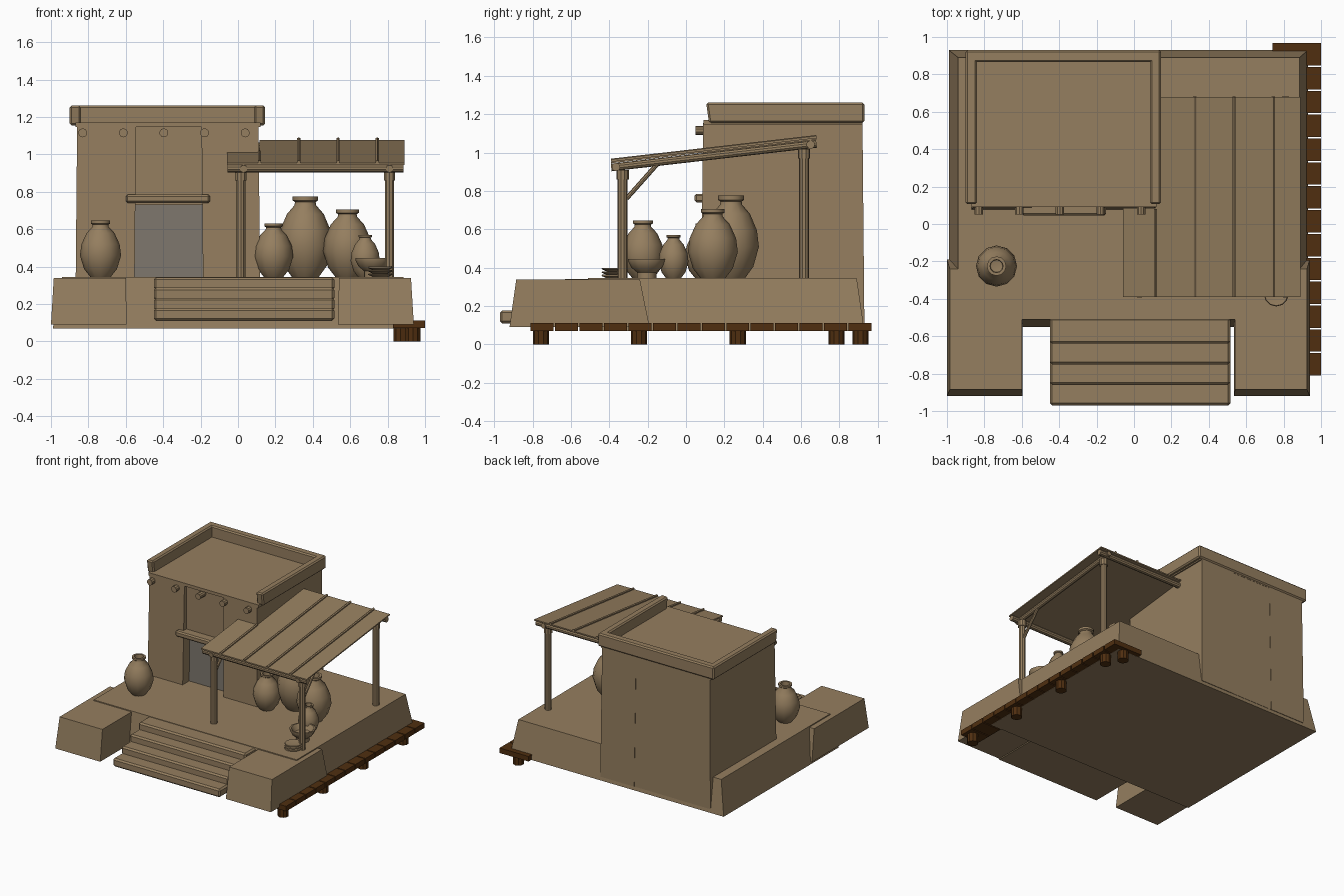
import bpy, bmesh, math
from mathutils import Vector

old = bpy.data.objects.get("Cube")
if old:
    bpy.data.objects.remove(old, do_unlink=True)


def material(name, color):
    m = bpy.data.materials.new(name)
    m.use_nodes = True
    m.diffuse_color = (*color, 1)
    m.node_tree.nodes["Principled BSDF"].inputs["Base Color"].default_value = (*color, 1)
    return m


CLAY = material("clay tan", (0.3, 0.21, 0.115))
WOOD = material("dark wood", (0.08, 0.028, 0.005))
GREY = material("door grey", (0.21, 0.185, 0.155))


def finish(name, bm, mat, bevel=0, smooth=False):
    bmesh.ops.recalc_face_normals(bm, faces=bm.faces)
    mesh = bpy.data.meshes.new(name)
    bm.to_mesh(mesh)
    bm.free()
    mesh.materials.append(mat)
    ob = bpy.data.objects.new(name, mesh)
    bpy.context.collection.objects.link(ob)
    if bevel:
        mod = ob.modifiers.new("worn edges", 'BEVEL')
        mod.width = bevel
        mod.segments = 1
    if smooth:
        bpy.ops.object.select_all(action='DESELECT')
        ob.select_set(True)
        bpy.context.view_layer.objects.active = ob
        bpy.ops.object.shade_smooth_by_angle(angle=math.radians(35))
    return ob


def box(name, x, y, z, mat=CLAY, top_x=None, top_y=None, bevel=0):
    """Box from ranges; the top may have its own ranges for battered walls."""
    tx, ty = top_x or x, top_y or y
    bm = bmesh.new()
    bmesh.ops.create_cube(bm, size=2)
    for v in bm.verts:
        i, j, k = (int(c > 0) for c in v.co)
        v.co = ((tx if k else x)[i], (ty if k else y)[j], z[k])
    return finish(name, bm, mat, bevel)


def rod(name, a, b, r, mat=CLAY, sides=10):
    a, b = Vector(a), Vector(b)
    d = b - a
    bm = bmesh.new()
    bmesh.ops.create_cone(bm, cap_ends=True, segments=sides, radius1=r, radius2=r, depth=d.length)
    q = d.to_track_quat('Z', 'Y')
    for v in bm.verts:
        v.co = q @ v.co + (a + b) / 2
    return finish(name, bm, mat, smooth=True)


def lathe(name, profile, loc, sides=12):
    bm = bmesh.new()
    verts = [bm.verts.new((r, 0, z)) for r, z in profile]
    edges = [bm.edges.new(p) for p in zip(verts, verts[1:])]
    bmesh.ops.spin(bm, geom=verts + edges, cent=(0, 0, 0), axis=(0, 0, 1),
                   angle=math.tau, steps=sides, use_duplicate=False)
    bmesh.ops.remove_doubles(bm, verts=bm.verts, dist=0.0005)
    bmesh.ops.translate(bm, verts=bm.verts, vec=loc)
    return finish(name, bm, CLAY, smooth=True)


FLOOR = 0.345

# Platform with battered sides, and two blocks flanking the stairs
box("platform", (-0.99, 0.93), (-0.55, 0.93), (0.07, FLOOR),
    top_x=(-0.94, 0.885), top_y=(-0.51, 0.89))
box("left_block", (-1, -0.595), (-0.92, -0.19), (0.09, 0.338),
    top_x=(-0.985, -0.6), top_y=(-0.885, -0.24))
box("right_block", (0.535, 0.94), (-0.92, -0.19), (0.09, 0.338),
    top_x=(0.54, 0.925), top_y=(-0.885, -0.24))

# Stairs
for i in range(4):
    front = -0.97 + i * 0.11
    z = 0.11 + i * 0.055
    box(f"step_{i + 1}", (-0.45, 0.515), (front, -0.5), (z, z + 0.067), bevel=0.012)

# House: two wings, recessed centre, door, roof
box("house_left_wing", (-0.87, -0.555), (0.075, 0.93), (0.1, 1.16),
    top_x=(-0.86, -0.545), top_y=(0.09, 0.92))
box("house_right_wing", (-0.185, 0.12), (0.075, 0.93), (0.1, 1.16),
    top_x=(-0.195, 0.11), top_y=(0.09, 0.92))
box("house_centre", (-0.57, -0.17), (0.17, 0.928), (0.1, 1.15), top_y=(0.17, 0.918))
box("house_upper_panel", (-0.57, -0.17), (0.12, 0.2), (0.73, 1.15))
box("door", (-0.553, -0.187), (0.162, 0.171), (FLOOR, 0.73), GREY)
box("door_lintel", (-0.6, -0.15), (0.045, 0.14), (0.74, 0.785), bevel=0.01)
box("roof", (-0.87, 0.12), (0.09, 0.92), (1.145, 1.17))
for i in range(5):
    x = -0.83 + i * 0.217
    rod(f"roof_peg_{i + 1}", (x, 0.05, 1.115), (x, 0.2, 1.115), 0.024)

# Parapet on three sides
box("parapet_left", (-0.9, -0.84), (0.12, 0.925), (1.155, 1.26), top_y=(0.105, 0.925), bevel=0.01)
box("parapet_right", (0.085, 0.145), (0.12, 0.925), (1.155, 1.26), top_y=(0.105, 0.925), bevel=0.01)
box("parapet_back", (-0.9, 0.145), (0.865, 0.93), (1.155, 1.26), bevel=0.01)


# Canopy frame
def slope(y):
    return 0.925 + (y + 0.365) * 0.115


for name, x, y in (("front_left", 0.015, -0.33), ("front_right", 0.81, -0.33), ("back_right", 0.81, 0.615)):
    top = slope(y) - 0.02
    rod(f"{name}_post", (x, y, FLOOR - 0.01), (x, y, top), 0.026)
    rod(f"{name}_collar", (x, y, top - 0.05), (x, y, top), 0.032)
    if y < 0:
        rod(f"{name}_brace", (x, y + 0.02, 0.76), (x, -0.14, slope(-0.14)), 0.012, sides=8)
rod("front_beam", (-0.055, -0.365, 0.925), (0.885, -0.365, 0.925), 0.022)
rod("back_beam", (0.1, 0.65, slope(0.65)), (0.885, 0.65, slope(0.65)), 0.022)
rod("right_beam", (0.81, -0.39, slope(-0.39)), (0.81, 0.68, slope(0.68)), 0.02)
rod("left_beam", (0.03, -0.39, slope(-0.39)), (0.03, 0.09, slope(0.09)), 0.02)


# Canopy sheet in two pieces, with poles laid on top
def sheet(name, x, y0, y1):
    ob = box(name, x, (y0, y1), (0.022, 0.032))
    for v in ob.data.vertices:
        v.co.z += slope(v.co.y)


sheet("canopy_sheet", (0.115, 0.89), -0.39, 0.68)
sheet("canopy_side_sheet", (-0.06, 0.12), -0.39, 0.085)
for i in range(4):
    x = 0.115 + i * 0.21
    y1 = 0.68 if i else 0.08
    rod(f"canopy_pole_{i + 1}", (x, -0.39, slope(-0.39) + 0.036),
        (x, y1, slope(y1) + 0.036), 0.01, sides=6)

# Jars: radius and height are fractions of the full size
JAR = [(0, 0), (0.5, 0), (0.8, 0.14), (1, 0.38), (0.93, 0.58), (0.68, 0.78), (0.4, 0.89),
       (0.38, 0.93), (0.47, 0.95), (0.47, 1), (0.32, 1), (0.3, 0.9), (0, 0.88)]
JARS = {"porch_jar": (-0.735, -0.225, 0.11, 0.3), "tall_jar": (0.36, 0.235, 0.145, 0.43),
        "narrow_jar": (0.19, 0.1, 0.105, 0.285), "wide_jar": (0.585, 0.14, 0.13, 0.36),
        "small_jar": (0.68, -0.065, 0.078, 0.225)}
for name, (x, y, r, h) in JARS.items():
    lathe(name, [(a * r, b * h) for a, b in JAR], (x, y, FLOOR))

# Bowl and stacked plates
lathe("bowl", [(0, 0), (0.05, 0), (0.05, 0.03), (0.08, 0.055), (0.098, 0.09), (0.098, 0.1),
               (0.085, 0.1), (0.06, 0.06), (0, 0.05)], (0.725, -0.205, FLOOR))
for i in range(3):
    lathe(f"plate_{i + 1}", [(0, 0), (0.04, 0), (0.066, 0.012), (0.062, 0.018), (0, 0.01)],
          (0.76, -0.375, FLOOR + i * 0.018))

# Boardwalk planks on round piles along the right side
pitch = 1.785 / 14
for i in range(14):
    y = -0.81 + i * pitch
    inner = 0.74 if i == 13 else 0.83
    box(f"plank_{i + 1}", (inner, 1), (y, y + pitch - 0.008), (0.071, 0.112), WOOD)
for i, (x, y) in enumerate(((0.935, -0.755), (0.935, -0.245), (0.935, 0.27), (0.935, 0.785), (0.87, 0.91))):
    rod(f"pile_{i + 1}", (x, y, 0), (x, y, 0.075), 0.042, WOOD)
